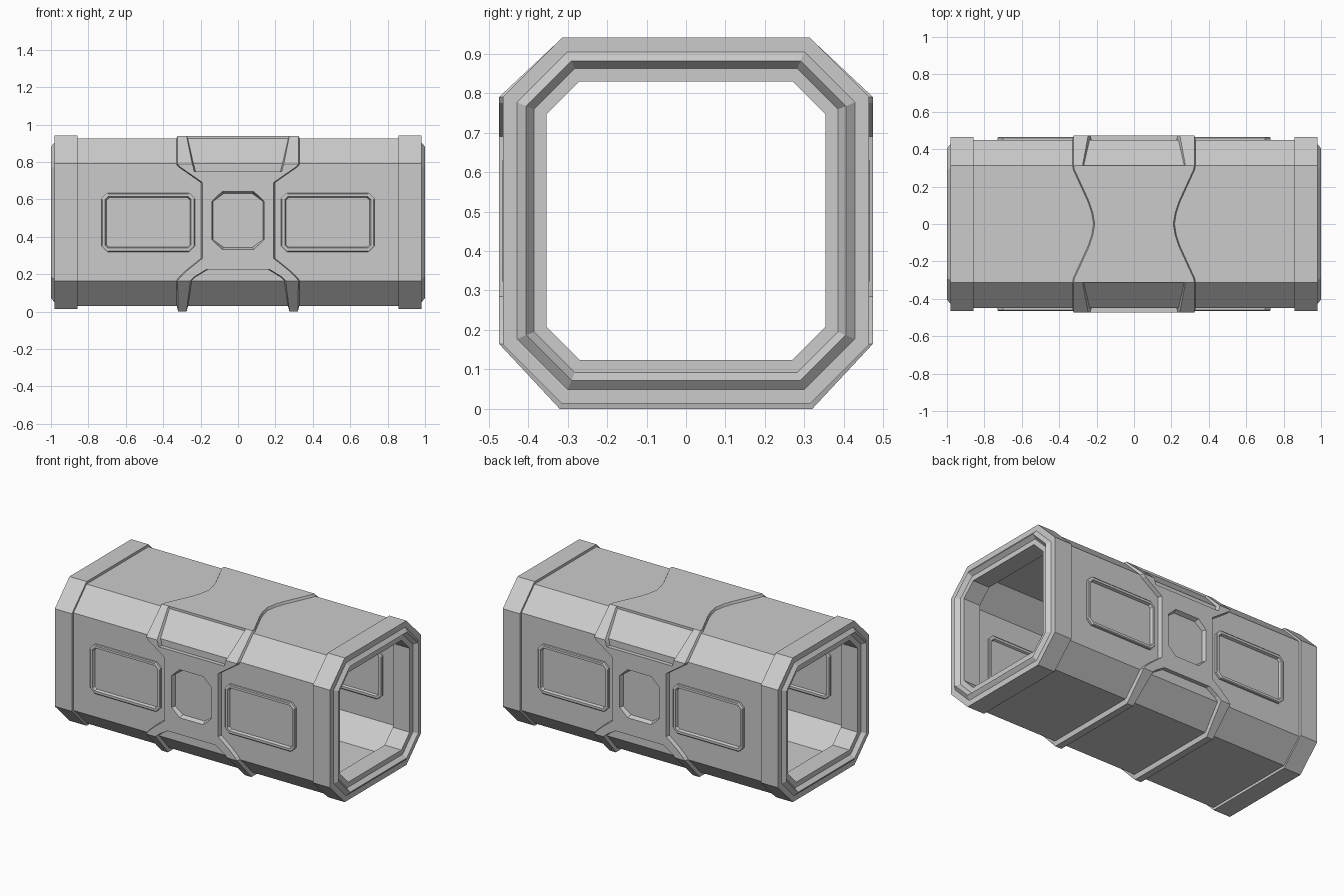
import bpy
import bmesh

cube = bpy.data.objects.get("Cube")
if cube:
    bpy.data.objects.remove(cube, do_unlink=True)

MID_Z = 0.477          # height of the tube axis
BODY, WALL = 0.448, 0.43  # outer and inner radius of the shell

grey = bpy.data.materials.new("plain_grey")
grey.use_nodes = True
grey.diffuse_color = (0.6, 0.6, 0.6, 1)
grey.node_tree.nodes["Principled BSDF"].inputs["Base Color"].default_value = grey.diffuse_color


def cut_rect(width, height, corner):
    """Half-size rectangle with cut corners, as eight 2D points."""
    quarter = [(width, height - corner), (width - corner, height)]
    points = list(quarter)
    points += [(-a, b) for a, b in reversed(quarter)]
    points += [(-a, -b) for a, b in quarter]
    points += [(a, -b) for a, b in reversed(quarter)]
    return points


def loft(name, rings, loop=False, cap=False, mirror_y=False):
    """Join successive rings with quads, then mirror across the centre planes."""
    bm = bmesh.new()
    verts = [[bm.verts.new(p) for p in ring] for ring in rings]
    pairs = list(zip(verts, verts[1:]))
    if loop:
        pairs.append((verts[-1], verts[0]))
    for first, second in pairs:
        count = len(first)
        for i in range(count):
            j = (i + 1) % count
            bm.faces.new((first[i], first[j], second[j], second[i]))
    if cap:
        bm.faces.new(verts[-1])
    bm.normal_update()
    flat = [f for f in bm.faces if f.calc_area() < 1e-7]
    bmesh.ops.delete(bm, geom=flat, context="FACES")
    bmesh.ops.remove_doubles(bm, verts=bm.verts, dist=1e-5)
    bmesh.ops.recalc_face_normals(bm, faces=bm.faces)
    mesh = bpy.data.meshes.new(name)
    bm.to_mesh(mesh)
    bm.free()
    mesh.materials.append(grey)
    obj = bpy.data.objects.new(name, mesh)
    bpy.context.collection.objects.link(obj)
    mirror = obj.modifiers.new("mirror", "MIRROR")
    mirror.use_axis = (True, mirror_y, False)
    mirror.merge_threshold = 1e-5
    return obj


def tube_ring(x, radius, flat):
    """Cut-corner square around the x axis; flat is half of each straight side."""
    return [(x, y, MID_Z + z) for y, z in cut_rect(radius, radius, radius - flat)]


# Hollow shell: inner wall and outer skin
loft("body_shell", [tube_ring(x, r, f) for x, r, f in (
    (0, WALL, 0.3), (0.87, WALL, 0.3), (0.87, BODY, 0.314), (0, BODY, 0.314))])

# End collars with a bevelled rim and a stepped inner lip
loft("end_collar", [tube_ring(x, r, f) for x, r, f in (
    (0.855, 0.353, 0.27), (0.975, 0.353, 0.27), (0.975, 0.385, 0.282),
    (1, 0.405, 0.29), (0.98, 0.428, 0.3), (0.98, 0.464, 0.314),
    (0.858, 0.464, 0.314))], loop=True)


# Side panels: raised frame with a recessed field, outside and inside the wall
def side_panel(name, base, rim, floor):
    steps = ((0, base, 0.03), (0, rim - (rim - base) * 0.2, 0.03), (0.005, rim, 0.03),
             (0.02, rim, 0.016), (0.026, floor, 0.014))
    rings = []
    for inset, y, corner in steps:
        outline = cut_rect(0.25 - inset, 0.158 - inset, corner)
        rings.append([(0.48 + a, y, MID_Z + b) for a, b in outline])
    loft(name, rings, cap=True, mirror_y=True)


side_panel("outer_side_panel", BODY - 0.005, 0.465, BODY + 0.001)
side_panel("inner_side_panel", WALL + 0.005, 0.417, WALL - 0.001)

# Central band, described around one quarter from top middle to bottom middle
SLOPE = 0.008
band = []


def station(outer, inner, x_in, x_out):
    x_foot = max(x_in - SLOPE, 0)
    band.append([(x_in, *outer), (x_out, *outer), (x_out + SLOPE, *inner), (x_foot, *inner)])


def on_top(y, x_in, x_out):
    station((y, 0.94), (y, 0.922), x_in, x_out)


def on_side(z, x_in, x_out, foot=0):
    station((0.474, z), (BODY - 0.002, z + foot), x_in, x_out)


def on_bottom(y, x_in, x_out):
    station((y, 0), (y, 0.032), x_in, x_out)


# Waisted top saddle
for y, width in ((0, 0.21), (0.06, 0.22), (0.12, 0.24), (0.29, 0.318), (0.314, 0.323)):
    on_top(y, 0, width)

# Recess on the upper corner
on_top(0.314, 0.275, 0.323)
on_side(0.79, 0.245, 0.323)
on_side(0.775, 0.24, 0.312)
on_side(0.75, 0.235, 0.276)
on_side(0.75, 0, 0.276)

# Waist with the eight-sided recess
WAIST = 0.19
on_side(0.69, 0, WAIST)
on_side(0.642, 0, WAIST, -0.012)
on_side(0.642, 0.085, WAIST, -0.012)
on_side(0.59, 0.14, WAIST)
on_side(0.385, 0.14, WAIST)
on_side(0.333, 0.085, WAIST, 0.012)
on_side(0.333, 0, WAIST, 0.012)
on_side(0.285, 0, WAIST)

# Lower recess opening between two straps that run under the tube
on_side(0.225, 0, 0.265)
on_side(0.225, 0.17, 0.265)
on_side(0.185, 0.235, 0.308)
on_side(0.165, 0.255, 0.323)
on_bottom(0.32, 0.275, 0.32)
on_bottom(0, 0.275, 0.32)
loft("central_band", band, mirror_y=True)
